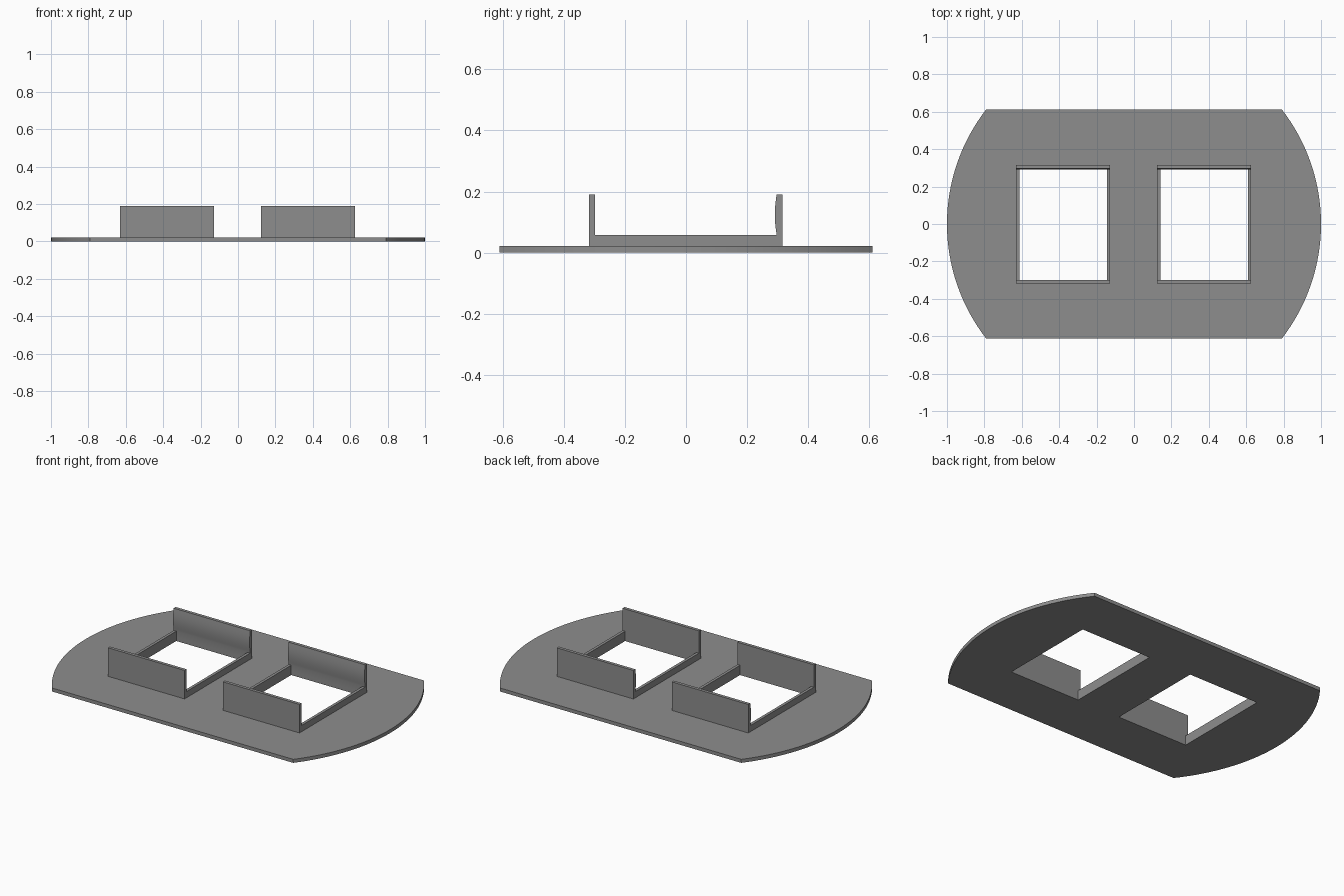
import bpy, bmesh, math

if "Cube" in bpy.data.objects:
    bpy.data.objects.remove(bpy.data.objects["Cube"])

grey = bpy.data.materials.new("plain grey")
grey.diffuse_color = (0.27, 0.27, 0.27, 1)
grey.use_nodes = True
grey.node_tree.nodes["Principled BSDF"].inputs["Base Color"].default_value = grey.diffuse_color

PLATE_TOP, RAIL_TOP, WALL_TOP = 0.021, 0.058, 0.19
HALF_DEPTH, FRONT, BACK, WALL = 0.612, -0.318, 0.316, 0.019
OPENINGS = {"left": (-0.63, -0.128), "right": (0.124, 0.626)}


def rect(x0, x1, y0, y1):
    return [(x0, y0), (x1, y0), (x1, y1), (x0, y1)]


def flat_plate(name, loops, z0, z1):
    """Filled outline with holes, given a thickness."""
    curve = bpy.data.curves.new(name, "CURVE")
    curve.dimensions = "2D"
    curve.fill_mode = "BOTH"
    curve.extrude = (z1 - z0) / 2
    for pts in loops:
        s = curve.splines.new("POLY")
        s.points.add(len(pts) - 1)
        for p, (x, y) in zip(s.points, pts):
            p.co = (x, y, 0, 1)
        s.use_cyclic_u = True
    ob = bpy.data.objects.new(name, curve)
    ob.location.z = (z0 + z1) / 2
    bpy.context.collection.objects.link(ob)
    bpy.ops.object.select_all(action="DESELECT")
    ob.select_set(True)
    bpy.context.view_layer.objects.active = ob
    bpy.ops.object.convert(target="MESH")
    ob = bpy.context.object
    ob.data.materials.clear()
    ob.data.materials.append(grey)
    bpy.ops.object.shade_smooth_by_angle(angle=math.radians(30))


def wall(name, profile, x0, x1):
    """Side profile (y, z) extruded along x."""
    bm = bmesh.new()
    face = bm.faces.new([bm.verts.new((x0, y, z)) for y, z in profile])
    out = bmesh.ops.extrude_face_region(bm, geom=[face])["geom"]
    bmesh.ops.translate(bm, vec=(x1 - x0, 0, 0),
                        verts=[v for v in out if isinstance(v, bmesh.types.BMVert)])
    bmesh.ops.recalc_face_normals(bm, faces=bm.faces)
    me = bpy.data.meshes.new(name)
    bm.to_mesh(me)
    bm.free()
    me.materials.append(grey)
    ob = bpy.data.objects.new(name, me)
    bpy.context.collection.objects.link(ob)
    bpy.ops.object.select_all(action="DESELECT")
    ob.select_set(True)
    bpy.context.view_layer.objects.active = ob
    bpy.ops.object.shade_smooth_by_angle(angle=math.radians(30))


# Base plate: disc of radius 1 trimmed front and back, with two openings
a = math.asin(HALF_DEPTH)
arc = [-a + 2 * a * i / 32 for i in range(33)]
outline = [(math.cos(t), math.sin(t)) for t in arc]
outline += [(-x, -y) for x, y in outline]
holes = [rect(x0 + WALL * 0.9, x1 - WALL * 0.9, FRONT + WALL, BACK - WALL)
         for x0, x1 in OPENINGS.values()]
flat_plate("base_plate", [outline] + holes, 0, PLATE_TOP)

# Back wall profile: the inner face bulges slightly
inner = BACK - WALL
bulge = [(inner - 0.006 * math.sin(math.pi * i / 10),
          WALL_TOP - (WALL_TOP - RAIL_TOP) * i / 10) for i in range(11)]
back_profile = [(inner, PLATE_TOP), (BACK, PLATE_TOP), (BACK, WALL_TOP)] + bulge

# Upright walls and low side rails around each opening
for side, (x0, x1) in OPENINGS.items():
    wall(side + "_front_wall", rect(FRONT, FRONT + WALL, PLATE_TOP, WALL_TOP), x0, x1)
    wall(side + "_back_wall", back_profile, x0, x1)
    rail = rect(FRONT + WALL, inner, PLATE_TOP, RAIL_TOP)
    wall(side + "_outer_rail" if side == "left" else side + "_inner_rail",
         rail, x0, x0 + WALL * 0.9)
    wall(side + "_inner_rail" if side == "left" else side + "_outer_rail",
         rail, x1 - WALL * 0.9, x1)
